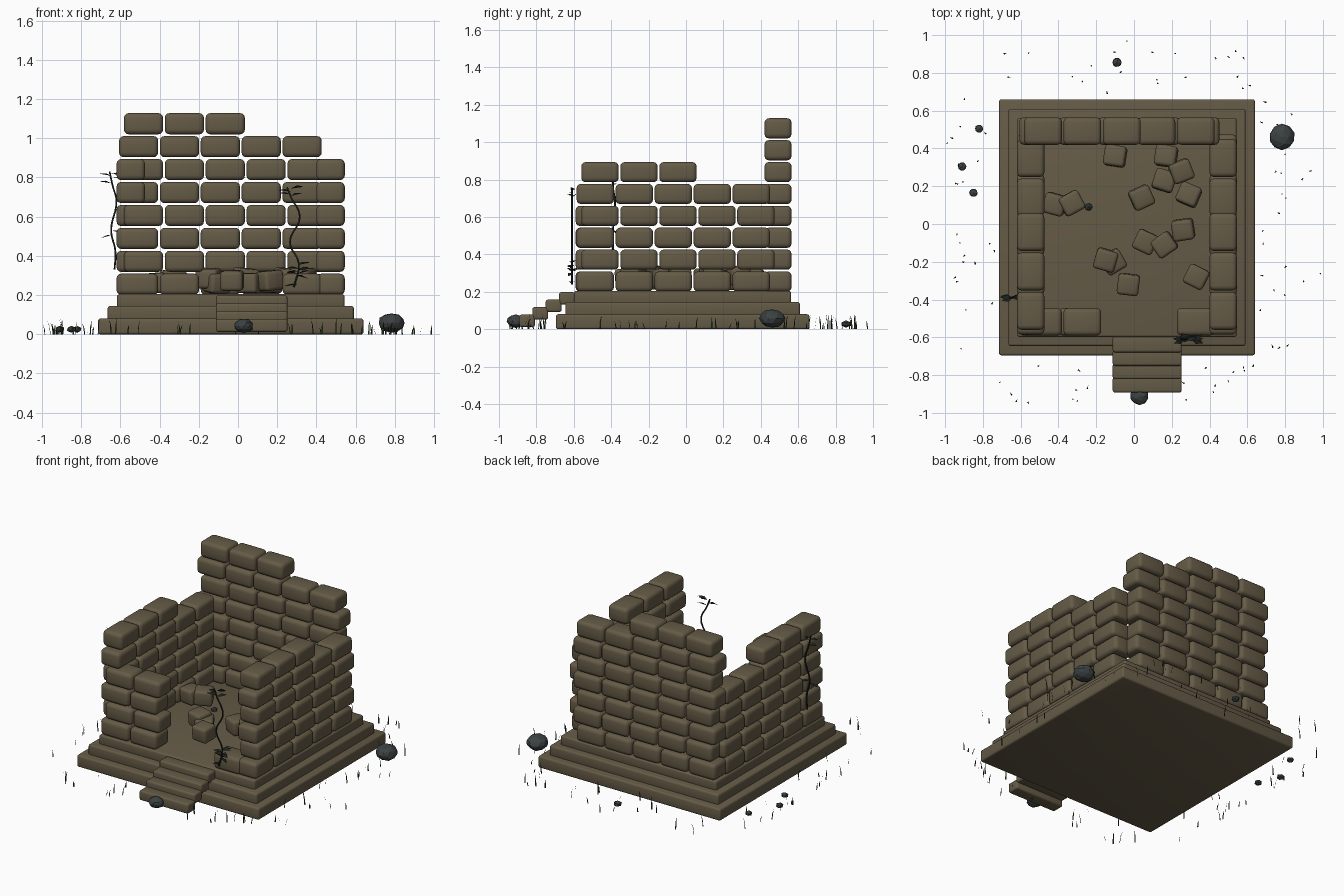
import bpy, bmesh, math, random
from mathutils import Matrix, Vector, Euler

random.seed(4)
cube = bpy.data.objects.get("Cube")
if cube:
    bpy.data.objects.remove(cube, do_unlink=True)


def material(name, rgb):
    m = bpy.data.materials.new(name)
    m.use_nodes = True
    m.diffuse_color = (*rgb, 1)
    m.node_tree.nodes["Principled BSDF"].inputs["Base Color"].default_value = (*rgb, 1)
    return m


STONE = material("brown stone", (0.13, 0.104, 0.062))
ROCK = material("grey rock", (0.045, 0.054, 0.054))
VINE = material("dark vine", (0.014, 0.018, 0.014))
GRASS = material("dark grass", (0.022, 0.045, 0.012))


def finish(name, bm, mat, smooth=True):
    mesh = bpy.data.meshes.new(name)
    bm.normal_update()
    bm.to_mesh(mesh)
    bm.free()
    mesh.materials.append(mat)
    ob = bpy.data.objects.new(name, mesh)
    bpy.context.collection.objects.link(ob)
    if smooth:
        bpy.ops.object.select_all(action='DESELECT')
        ob.select_set(True)
        bpy.context.view_layer.objects.active = ob
        bpy.ops.object.shade_smooth_by_angle(angle=math.radians(40))
    return ob


def add_box(bm, center, size, rot=(0, 0, 0)):
    mat = Matrix.LocRotScale(Vector(center), Euler(rot), Vector(size))
    bmesh.ops.create_cube(bm, size=1, matrix=mat)


def round_edges(bm, width, segments=3):
    bmesh.ops.bevel(bm, geom=bm.edges[:], offset=width, offset_type='OFFSET',
                    segments=segments, profile=0.5, affect='EDGES')


# Stepped foundation
CX, CY = -0.037, -0.018
tiers = [("lower_plinth", 1.355, 0.0, 0.08), ("middle_plinth", 1.255, 0.07, 0.145),
         ("floor_slab", 1.16, 0.135, 0.205)]
for name, side, z0, z1 in tiers:
    bm = bmesh.new()
    add_box(bm, (CX, CY, (z0 + z1) / 2), (side, side, z1 - z0))
    round_edges(bm, 0.012)
    finish(name, bm, STONE)

# Entrance stairs
bm = bmesh.new()
for i in range(4):
    add_box(bm, (0.07, -0.85 + i * 0.071, 0.045 + i * 0.04), (0.365, 0.085, 0.066))
round_edges(bm, 0.012)
finish("entrance_stairs", bm, STONE)

# Brick walls: each course lists which bricks remain
PITCH, COURSE, THICK = 0.2085, 0.117, 0.145


def wall(name, along_x, across, start, courses):
    bm = bmesh.new()
    for row, bricks in enumerate(courses):
        shift = 0.025 if row % 2 else 0
        z = 0.255 + row * COURSE
        for k in bricks:
            a = start + shift + k * PITCH + 0.1
            if along_x:
                add_box(bm, (a, across, z), (0.2, THICK, 0.108))
            else:
                add_box(bm, (across, a, z), (THICK, 0.2, 0.108))
    round_edges(bm, 0.024)
    finish(name, bm, STONE)


full, three = range(5), range(3)
wall("back_wall", True, 0.492, -0.607, [full] * 7 + [three])
wall("front_wall", True, -0.518, -0.607, [(0, 1, 4)] + [(0, 1)] * 3)
for name, x in (("right_wall", -0.547), ("left_wall", 0.472)):
    wall(name, False, x, -0.585, [full] * 5 + [three])

# Fallen stones on the floor
fallen = [(-.10, .36), (.17, .36), (.25, .28), (.16, .23), (.29, .155), (.04, .14),
          (-.42, .105), (-.33, .11), (.26, -.03), (.06, -.095), (.16, -.11),
          (-.15, -.19), (-.11, -.2), (-.03, -.32), (.33, -.28)]
bm = bmesh.new()
for i, (x, y) in enumerate(fallen):
    rot = (random.uniform(-.12, .12), random.uniform(-.12, .12), random.uniform(-.7, .7))
    add_box(bm, (x, y, 0.262 + 0.012 * (i % 3)), (0.115, 0.11, 0.1), rot)
round_edges(bm, 0.018)
finish("fallen_stones", bm, STONE)

# Loose rocks
rocks = [(.783, .46, .07), (.03, -.91, .05), (-.09, .855, .028), (-.82, .505, .024),
         (-.91, .305, .025), (-.85, .165, .025)]
for i, (x, y, r) in enumerate(rocks):
    bm = bmesh.new()
    bmesh.ops.create_icosphere(bm, subdivisions=2 if r > .04 else 1, radius=r)
    for v in bm.verts:
        v.co *= random.uniform(0.93, 1.03)
        v.co.z *= 0.72
    bmesh.ops.translate(bm, verts=bm.verts, vec=(x, y, 0.008 + 0.7 * r))
    finish(f"loose_rock_{i + 1}", bm, ROCK, smooth=False)
bm = bmesh.new()
bmesh.ops.create_icosphere(bm, subdivisions=1, radius=0.022,
                           matrix=Matrix.Translation((-.24, .09, .208)))
finish("floor_pebble", bm, ROCK, smooth=False)


# Climbing vines: a thin stem with flat leaves
def vine(name, points, leaves):
    curve = bpy.data.curves.new(name + "_stem", 'CURVE')
    curve.dimensions = '3D'
    curve.bevel_depth = 0.005
    curve.bevel_resolution = 1
    curve.resolution_u = 6
    sp = curve.splines.new('BEZIER')
    sp.bezier_points.add(len(points) - 1)
    for p, co in zip(sp.bezier_points, points):
        p.co = co
        p.handle_left_type = p.handle_right_type = 'AUTO'
    curve.materials.append(VINE)
    bpy.context.collection.objects.link(bpy.data.objects.new(name + "_stem", curve))
    bm = bmesh.new()
    for x, y, z, count in leaves:
        for i in range(count):
            side = -1 if i % 2 else 1
            mat = (Matrix.Translation((x, y, z + random.uniform(-.035, .035)))
                   @ Euler((random.uniform(-.4, .4), random.uniform(-.3, .3),
                            random.uniform(-.5, .5))).to_matrix().to_4x4())
            shape = [(0, 0, 0), (.03, -.014, .004), (.065, 0, -.004), (.03, .014, .004)]
            bm.faces.new([bm.verts.new(mat @ Vector((side * a, b, c))) for a, b, c in shape])
    finish(name + "_leaves", bm, VINE, smooth=False)


vine("front_vine",
     [(.25, -.61, .75), (.27, -.61, .70), (.315, -.61, .6), (.265, -.61, .47),
      (.31, -.61, .36), (.285, -.61, .24)],
     [(.27, -.61, .74, 5), (.305, -.61, .33, 8), (.3, -.61, .28, 3)])
vine("side_vine",
     [(-.655, -.39, .83), (-.64, -.39, .76), (-.62, -.38, .68), (-.647, -.39, .53),
      (-.625, -.39, .42), (-.63, -.39, .33)],
     [(-.645, -.39, .80, 4), (-.64, -.39, .5, 2)])

# Grass blades scattered round the foundation
bm = bmesh.new()


def blade(x, y, h):
    ang = random.uniform(0, math.tau)
    side = Vector((math.cos(ang), math.sin(ang), 0)) * 0.004
    lean = Vector((-side.y, side.x, 0)) * random.uniform(2, 5)
    base = Vector((x, y, 0))
    mid, tip = base + lean * .3 + Vector((0, 0, h * .55)), base + lean + Vector((0, 0, h))
    a, b, c, d, e = [bm.verts.new(p) for p in
                     (base - side, base + side, mid + side * .8, mid - side * .8, tip)]
    bm.faces.new((a, b, c, d))
    bm.faces.new((d, c, e))


half = 0.69
for i in range(84):
    along, out = random.uniform(-.68, .68), half + random.uniform(.01, .24)
    x, y = [(along, out), (along, -out), (out, along), (-out, along)][i % 4]
    blade(CX + x, CY + y, random.uniform(.035, .085))
for x, y in [(-.985, .43), (.985, -.26), (-.04, .97), (-.3, -.94), (.93, .28), (.9, -.3)]:
    blade(x, y, .05)
finish("grass_blades", bm, GRASS, smooth=False)
